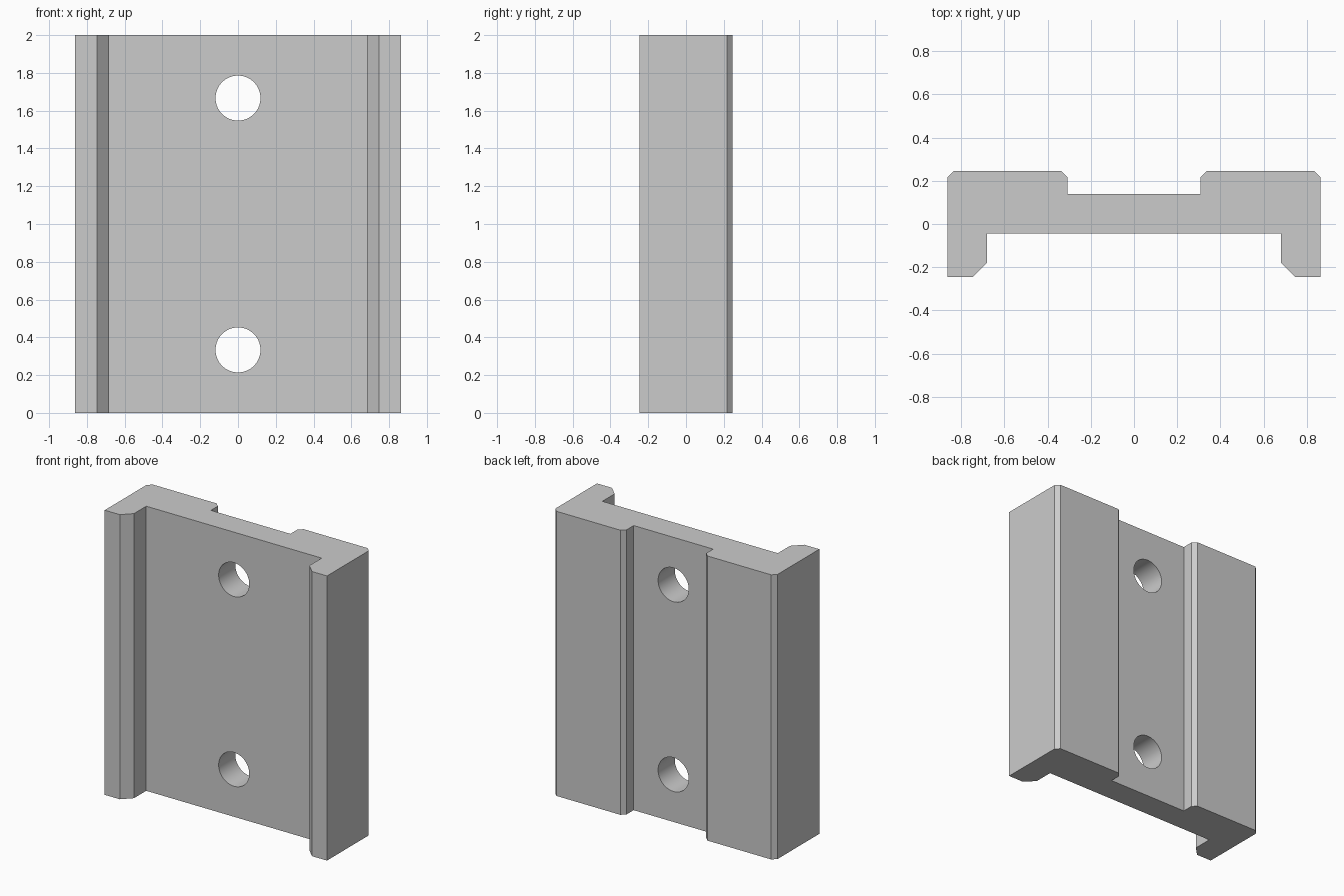
import bpy
import bmesh
from mathutils import Matrix

cube = bpy.data.objects.get("Cube")
if cube:
    bpy.data.objects.remove(cube, do_unlink=True)

HEIGHT = 2.0
HOLE_RADIUS = 0.119
HOLE_HEIGHTS = (1 / 3, 5 / 3)

grey = bpy.data.materials.new("plain grey")
grey.use_nodes = True
colour = (0.6, 0.6, 0.6, 1)
grey.diffuse_color = colour
grey.node_tree.nodes["Principled BSDF"].inputs["Base Color"].default_value = colour


def make_object(name, bm):
    bmesh.ops.recalc_face_normals(bm, faces=bm.faces)
    mesh = bpy.data.meshes.new(name)
    bm.to_mesh(mesh)
    bm.free()
    mesh.materials.append(grey)
    obj = bpy.data.objects.new(name, mesh)
    bpy.context.collection.objects.link(obj)
    return obj


# Half of the rail section, front recess to back groove, then mirrored
half = [(0.682, -0.045), (0.682, -0.181), (0.747, -0.246), (0.864, -0.246),
        (0.864, 0.217), (0.835, 0.246), (0.338, 0.246), (0.309, 0.217),
        (0.309, 0.14)]
section = half + [(-x, y) for x, y in reversed(half)]

# Extruded mounting plate
bm = bmesh.new()
face = bm.faces.new([bm.verts.new((x, y, 0)) for x, y in section])
top = bmesh.ops.extrude_face_region(bm, geom=[face])["geom"]
bmesh.ops.translate(bm, vec=(0, 0, HEIGHT),
                    verts=[v for v in top if isinstance(v, bmesh.types.BMVert)])
plate = make_object("mounting_plate", bm)

# Screw holes bored from front to back
bm = bmesh.new()
for z in HOLE_HEIGHTS:
    bmesh.ops.create_cone(bm, cap_ends=True, segments=64, radius1=HOLE_RADIUS,
                          radius2=HOLE_RADIUS, depth=1,
                          matrix=Matrix.Translation((0, 0, z)) @ Matrix.Rotation(1.5707963, 4, "X"))
cutter = make_object("screw_hole_cutter", bm)
cutter.hide_render = True
cutter.hide_set(True)

cut = plate.modifiers.new("screw_holes", "BOOLEAN")
cut.operation = "DIFFERENCE"
cut.solver = "EXACT"
cut.object = cutter

# Apply the cut, then smooth only the bores
bpy.context.view_layer.objects.active = plate
plate.select_set(True)
bpy.ops.object.modifier_apply(modifier=cut.name)
bpy.data.objects.remove(cutter, do_unlink=True)
bpy.ops.object.shade_smooth_by_angle(angle=0.5)
